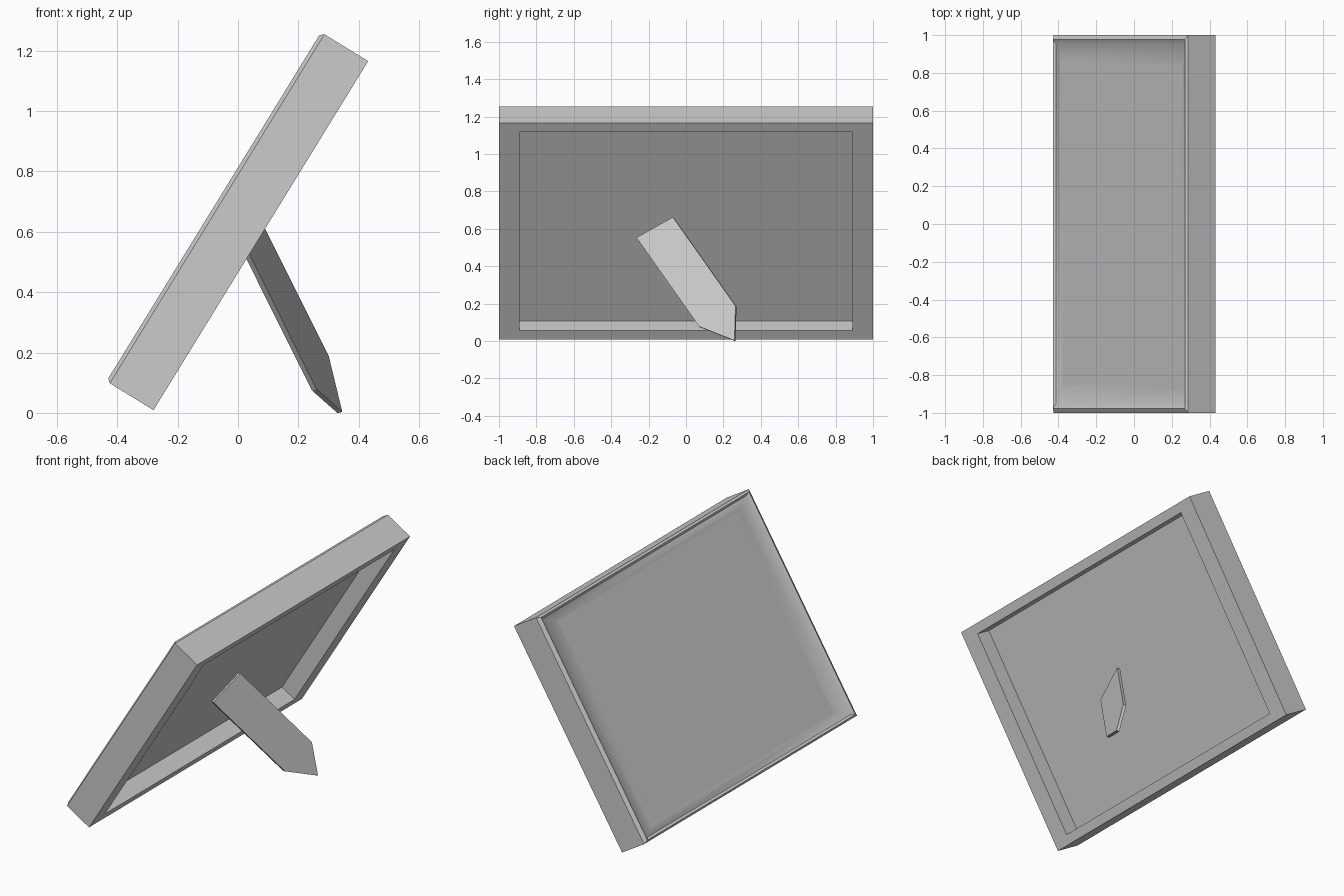
import bpy
import bmesh
from mathutils import Matrix, Vector

cube = bpy.data.objects.get("Cube")
if cube:
    bpy.data.objects.remove(cube, do_unlink=True)

# One plain grey for every part
grey = bpy.data.materials.new("plain_grey")
grey.use_nodes = True
color = (0.6, 0.6, 0.6, 1)
grey.diffuse_color = color
grey.node_tree.nodes["Principled BSDF"].inputs["Base Color"].default_value = color


def finish(bm, name, matrix, smooth=False):
    bm.transform(matrix)
    bmesh.ops.recalc_face_normals(bm, faces=bm.faces)
    mesh = bpy.data.meshes.new(name)
    bm.to_mesh(mesh)
    bm.free()
    mesh.materials.append(grey)
    obj = bpy.data.objects.new(name, mesh)
    bpy.context.collection.objects.link(obj)
    if smooth:
        bpy.ops.object.select_all(action="DESELECT")
        obj.select_set(True)
        bpy.context.view_layer.objects.active = obj
        bpy.ops.object.shade_smooth_by_angle()
    return obj


def axes(origin, x, y, z):
    m = Matrix((x, y, z)).transposed().to_4x4()
    m.translation = origin
    return m


# Leaning frame: nested rectangles from the back recess round to the front dish
HEIGHT = 1.358
up = Vector((0.524, 0, 0.852)).normalized()
across = Vector((0, 1, 0))
forward = up.cross(across)
rings = [  # (inset from the side, distance in front of the back)
    (0.11, 0.097),   # recess floor
    (0.11, 0),       # recess opening
    (0, 0),          # back outer edge
    (0, 0.17),       # start of the front chamfer
    (0.023, 0.183),  # front ridge
    (0.047, 0.171),  # inner lip of the dish
    (0.138, 0.161),  # shallow slope down to the panel
    (0.16, 0.161),   # flat picture panel
]
bm = bmesh.new()
loops = []
for inset, depth in rings:
    half = 1 - inset
    low, high = inset / 2, HEIGHT - inset / 2
    loops.append([bm.verts.new((u, v, depth)) for u, v in
                  ((low, -half), (high, -half), (high, half), (low, half))])
for a, b in zip(loops, loops[1:]):
    for i in range(4):
        j = (i + 1) % 4
        bm.faces.new((a[i], a[j], b[j], b[i]))
bm.faces.new(loops[0])
bm.faces.new(loops[-1])
finish(bm, "picture_frame", axes(Vector((-0.28, 0, 0.009)), up, across, forward), True)

# Slanted back stand: a slightly skewed flat strap with a pointed foot
along = Vector((0.377, 0.533, -0.756))
side = Vector((0.04, 0.195, 0.11))
outward = side.cross(along).normalized()
if outward.x < 0:
    outward.negate()
SHOULDER, LENGTH, THICK = 0.628, 0.8, 0.017
outline = [(-0.5, 0), (0.5, 0), (0.5, SHOULDER), (0, LENGTH), (-0.5, SHOULDER)]
bm = bmesh.new()
face = bm.faces.new([bm.verts.new((x, y, 0)) for x, y in outline])
extruded = bmesh.ops.extrude_face_region(bm, geom=[face])["geom"]
moved = [g for g in extruded if isinstance(g, bmesh.types.BMVert)]
bmesh.ops.translate(bm, verts=moved, vec=(0, 0, -THICK))
finish(bm, "back_stand", axes(Vector((0.044, -0.1675, 0.608)), side, along, outward))
